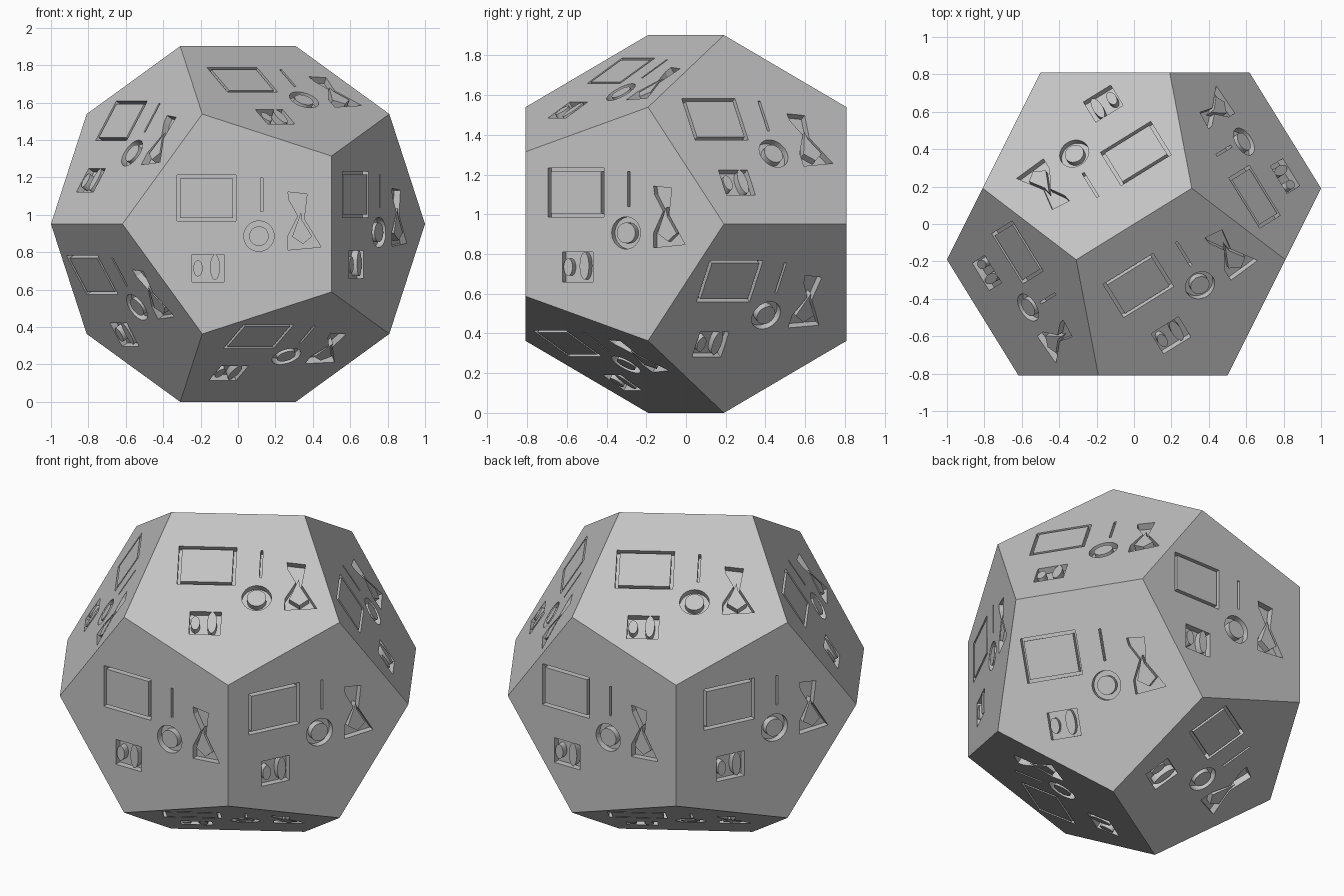
import bpy, bmesh
from math import sin, cos, pi, radians, sqrt
from mathutils import Vector, Matrix

DEPTH = 0.038          # engraving depth
LIFT = 0.012           # cutter height above the face
ring_r, cap_r = 1.0, (sqrt(5) - 1) / 2
inradius = cap_r * 1.309
mid_y = inradius - cap_r
centre = Vector((0, 0, sin(radians(72))))

cube = bpy.data.objects.get("Cube")
if cube:
    bpy.data.objects.remove(cube, do_unlink=True)


def box(x0, x1, y0, y1):
    return [(x0, y0), (x1, y0), (x1, y1), (x0, y1)]


def oval(x, y, rx, ry, n=36):
    return [(x + rx * cos(2 * pi * i / n), y + ry * sin(2 * pi * i / n)) for i in range(n)]


# Outlines of one set of engravings; nested outlines leave raised islands
outlines = [
    box(-.326, -.011, .015, .261), box(-.309, -.028, .032, .244),      # frame
    box(.12, .133, .068, .245),                                        # slit
    oval(.112, -.065, .081, .081), oval(.112, -.065, .052, .052),      # ring
    box(-.246, -.075, -.311, -.162),                                   # panel
    oval(-.214, -.237, .025, .043), oval(-.123, -.231, .026, .068),
    [(.267, .171), (.369, .160), (.353, .027), (.444, -.123),          # vase
     (.267, -.139), (.267, -.064), (.321, .043), (.273, .128)],
    [(.337, .064), (.343, .02), (.396, -.066), (.348, -.107), (.289, -.068)],
]


def engraving_mesh():
    """Solid prisms with holes, from filled flat curves."""
    curve = bpy.data.curves.new("engraving", 'CURVE')
    curve.dimensions = '2D'
    curve.fill_mode = 'BOTH'
    curve.extrude = (DEPTH + LIFT) / 2
    for pts in outlines:
        spline = curve.splines.new('POLY')
        spline.points.add(len(pts) - 1)
        for p, (x, y) in zip(spline.points, pts):
            p.co = (x, y, 0, 1)
        spline.use_cyclic_u = True
    ob = bpy.data.objects.new("engraving", curve)
    bpy.context.collection.objects.link(ob)
    bpy.context.view_layer.update()
    mesh = bpy.data.meshes.new_from_object(ob.evaluated_get(bpy.context.evaluated_depsgraph_get()))
    bpy.data.objects.remove(ob, do_unlink=True)
    return mesh


def side_normal(angle, y):
    a = radians(angle)
    return Vector((2 * cos(a), y, 2 * sin(a))).normalized()


# Face normals with the small shift of the engravings on each face
faces = [
    (Vector((0, -1, 0)), 0, 0), (Vector((0, 1, 0)), -.063, -.006),
    (side_normal(0, -1), -.045, .02), (side_normal(72, -1), .016, .019),
    (side_normal(144, -1), -.03, .011), (side_normal(216, -1), -.048, .041),
    (side_normal(288, -1), -.051, .027), (side_normal(36, 1), -.046, -.018),
    (side_normal(108, 1), -.038, -.009), (side_normal(180, 1), -.002, .038),
    (side_normal(252, 1), -.065, .011), (side_normal(324, 1), -.05, .024),
]

# Material
grey = bpy.data.materials.new("plain grey")
grey.use_nodes = True
colour = (0.55, 0.55, 0.55, 1)
grey.diffuse_color = colour
for node in grey.node_tree.nodes:
    if node.type == 'BSDF_PRINCIPLED':
        node.inputs["Base Color"].default_value = colour

# Twelve-sided body: hull of four rings of five corners
bm = bmesh.new()
for y, r, start in ((-inradius, cap_r, 180), (-mid_y, ring_r, 180),
                    (mid_y, ring_r, 0), (inradius, cap_r, 0)):
    for k in range(5):
        a = radians(start + 72 * k)
        bm.verts.new(centre + Vector((r * cos(a), y, r * sin(a))))
bmesh.ops.convex_hull(bm, input=bm.verts)
bmesh.ops.dissolve_limit(bm, angle_limit=radians(5), verts=bm.verts, edges=bm.edges)
bmesh.ops.recalc_face_normals(bm, faces=bm.faces)
body_mesh = bpy.data.meshes.new("engraved_body")
bm.to_mesh(body_mesh)
bm.free()
body = bpy.data.objects.new("engraved_body", body_mesh)
bpy.context.collection.objects.link(body)

# Cutter: one upright copy of the engravings on every face
stamp = engraving_mesh()
bm = bmesh.new()
for n, du, dv in faces:
    up = (Vector((0, 0, 1)) - n * n.z).normalized()
    right = up.cross(n)
    origin = centre + n * (inradius + (LIFT - DEPTH) / 2) + right * du + up * dv
    turn = Matrix((right, up, n)).transposed().to_4x4()
    copy = stamp.copy()
    copy.transform(Matrix.Translation(origin) @ turn)
    bm.from_mesh(copy)
    bpy.data.meshes.remove(copy)
bmesh.ops.remove_doubles(bm, verts=bm.verts, dist=0.0001)
bmesh.ops.recalc_face_normals(bm, faces=bm.faces)
cutter_mesh = bpy.data.meshes.new("engraving_cutter")
bm.to_mesh(cutter_mesh)
bm.free()
cutter = bpy.data.objects.new("engraving_cutter", cutter_mesh)
cutter.hide_render = True
bpy.context.collection.objects.link(cutter)

# Cut the engravings and keep the finished mesh
cut = body.modifiers.new("engravings", 'BOOLEAN')
cut.operation = 'DIFFERENCE'
cut.solver = 'EXACT'
cut.object = cutter
bpy.context.view_layer.update()
result = bpy.data.meshes.new_from_object(body.evaluated_get(bpy.context.evaluated_depsgraph_get()))
body.modifiers.clear()
body.data = result
bpy.data.objects.remove(cutter, do_unlink=True)
result.materials.clear()
result.materials.append(grey)
for poly in result.polygons:
    poly.material_index = 0
    poly.use_smooth = False
